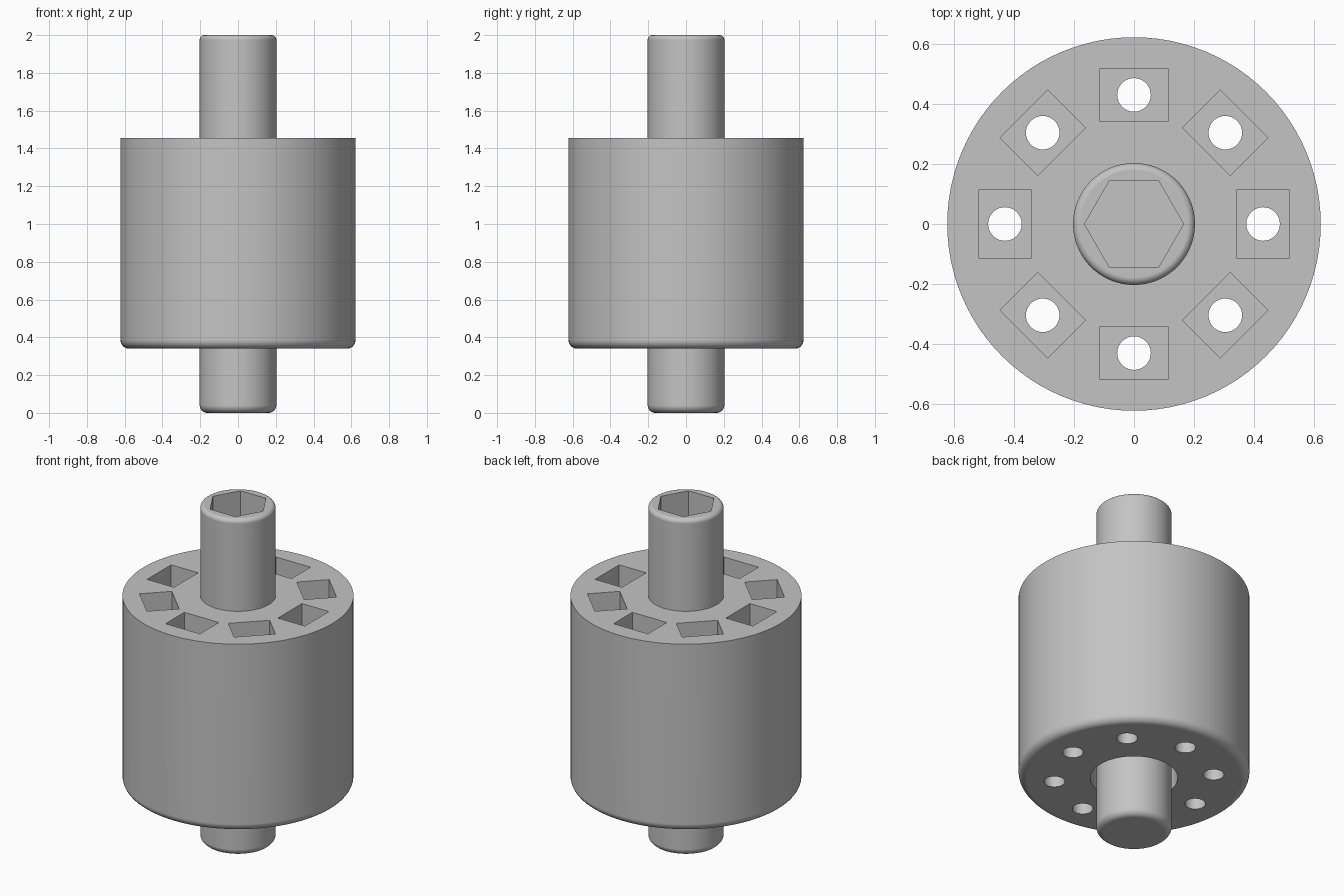
import bpy, bmesh
from math import sin, cos, pi, radians
from mathutils import Matrix, Vector

if "Cube" in bpy.data.objects:
    bpy.data.objects.remove(bpy.data.objects["Cube"], do_unlink=True)

SEGMENTS = 96
BODY_R, BODY_LOW, BODY_TOP = 0.622, 0.34, 1.455
SHAFT_R, BORE_R = 0.203, 0.235
POCKET_RING = 0.43

# Single plain grey
grey = bpy.data.materials.new("plain_grey")
grey.use_nodes = True
colour = (0.55, 0.55, 0.55, 1)
grey.diffuse_color = colour
grey.node_tree.nodes["Principled BSDF"].inputs["Base Color"].default_value = colour


def finish(name, bm):
    bmesh.ops.recalc_face_normals(bm, faces=bm.faces)
    mesh = bpy.data.meshes.new(name)
    bm.to_mesh(mesh)
    bm.free()
    mesh.materials.append(grey)
    obj = bpy.data.objects.new(name, mesh)
    bpy.context.collection.objects.link(obj)
    return obj


def fillet(radius, z, size, start, steps=6):
    """Quarter-round corner points, centred on (radius, z)."""
    angles = [start + i / steps * pi / 2 for i in range(steps + 1)]
    return [(radius + size * cos(a), z + size * sin(a)) for a in angles]


def lathe(name, profile, closed=False):
    bm = bmesh.new()
    verts = [bm.verts.new((r, 0, z)) for r, z in profile]
    edges = [bm.edges.new(pair) for pair in zip(verts, verts[1:])]
    if closed:
        edges.append(bm.edges.new((verts[-1], verts[0])))
    bmesh.ops.spin(bm, geom=verts + edges, cent=(0, 0, 0), axis=(0, 0, 1),
                   angle=2 * pi, steps=SEGMENTS)
    bmesh.ops.remove_doubles(bm, verts=bm.verts, dist=1e-5)
    if not closed:
        rims = [e for e in bm.edges if e.is_boundary]
        bmesh.ops.holes_fill(bm, edges=rims, sides=0)
    return finish(name, bm)


def prism(bm, radius, sides, low, high, place=Matrix()):
    """Upright prism between two heights."""
    move = place @ Matrix.Translation((0, 0, (low + high) / 2))
    bmesh.ops.create_cone(bm, cap_ends=True, segments=sides, radius1=radius,
                          radius2=radius, depth=high - low, matrix=move)


def carve(target, cutter):
    cutter.hide_render = True
    mod = target.modifiers.new("carve", 'BOOLEAN')
    mod.operation = 'DIFFERENCE'
    mod.solver = 'EXACT'
    mod.object = cutter
    bpy.context.view_layer.objects.active = target
    bpy.ops.object.modifier_apply(modifier=mod.name)
    bpy.data.objects.remove(cutter, do_unlink=True)


# Drum with a rounded lower rim and a clearance bore underneath
low_round = 0.045
drum = lathe("drum", [
    (SHAFT_R - 0.02, BODY_TOP), (SHAFT_R - 0.02, 0.64), (BORE_R, 0.64),
    (BORE_R, BODY_LOW),
    *fillet(BODY_R - low_round, BODY_LOW + low_round, low_round, -pi / 2),
    (BODY_R, BODY_TOP)], closed=True)

# Central shaft, rounded at both ends
shaft = lathe("shaft", [
    *fillet(SHAFT_R - 0.04, 0.04, 0.04, -pi / 2),
    *fillet(SHAFT_R - 0.025, 2 - 0.025, 0.025, 0)])

# Eight rectangular pockets around the drum, then a round hole through each floor
pockets, holes = bmesh.new(), bmesh.new()
for i in range(8):
    angle = i * pi / 4
    turn = Matrix.Rotation(angle, 4, 'Z') @ Matrix.Translation((POCKET_RING, 0, 0))
    pocket_low, pocket_high = 0.5, BODY_TOP + 0.1
    size = Matrix.Diagonal((0.177, 0.226, pocket_high - pocket_low, 1))
    lift = Matrix.Translation((0, 0, (pocket_low + pocket_high) / 2))
    bmesh.ops.create_cube(pockets, size=1, matrix=turn @ lift @ size)
    prism(holes, 0.056, 32, BODY_LOW - 0.1, 0.6, turn)
carve(drum, finish("pocket_cutter", pockets))
carve(drum, finish("hole_cutter", holes))

# Hexagonal socket in the top of the shaft, corners along x
socket = bmesh.new()
prism(socket, 0.165, 6, 1.5, 2.1, Matrix.Rotation(pi / 2, 4, 'Z'))
corner = max(socket.verts, key=lambda v: v.co.x).co
if corner.x < 0.16:
    bmesh.ops.rotate(socket, verts=socket.verts, cent=Vector(),
                     matrix=Matrix.Rotation(radians(30), 3, 'Z'))
carve(shaft, finish("socket_cutter", socket))

# Smooth round walls, crisp edges
for obj in (drum, shaft):
    bpy.ops.object.select_all(action='DESELECT')
    obj.select_set(True)
    bpy.context.view_layer.objects.active = obj
    bpy.ops.object.shade_smooth_by_angle(angle=radians(30))
    weighted = obj.modifiers.new("flat_caps", 'WEIGHTED_NORMAL')
    weighted.keep_sharp = True
